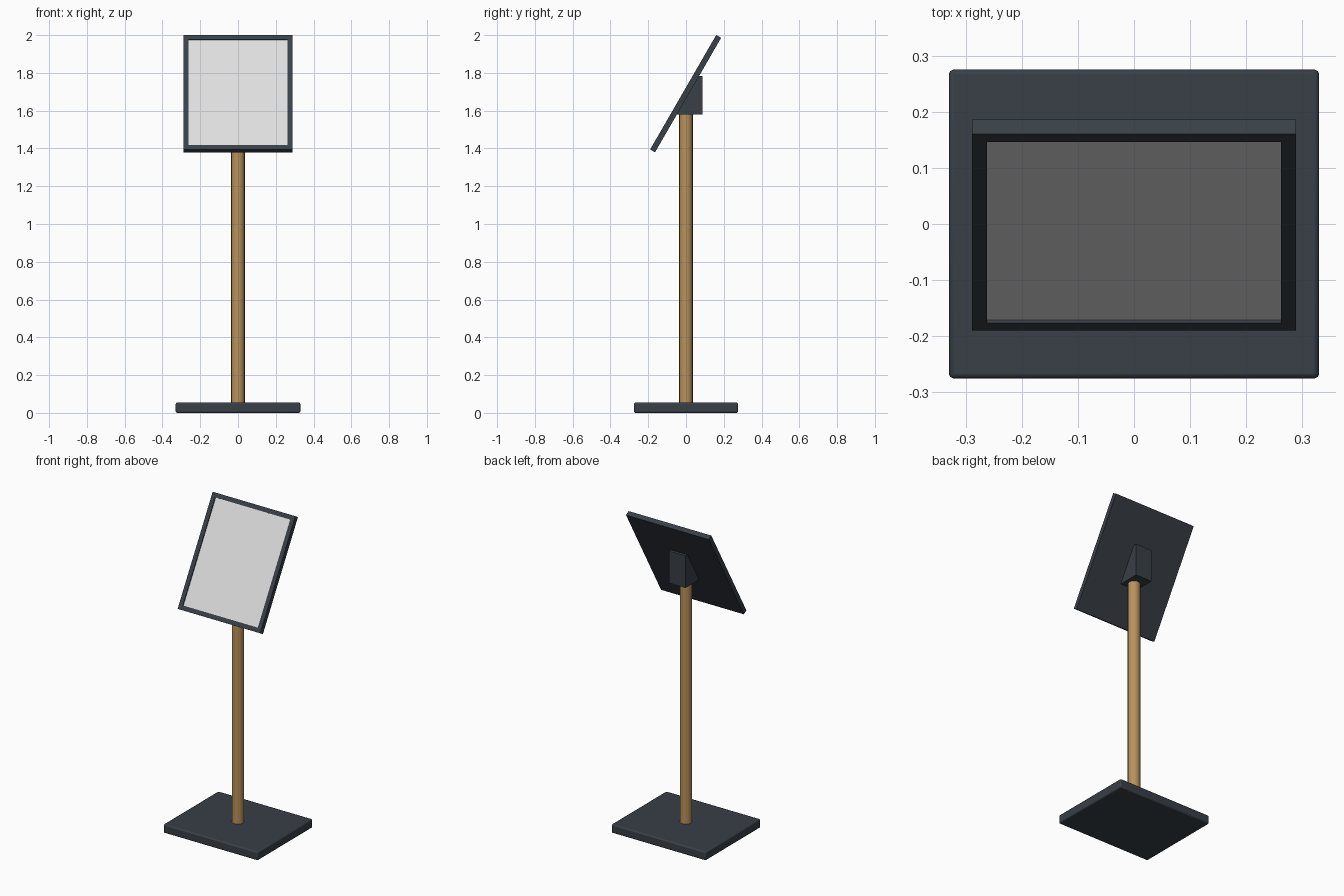
import bpy, bmesh, math
from mathutils import Matrix

if "Cube" in bpy.data.objects:
    bpy.data.objects.remove(bpy.data.objects["Cube"])

def mat(name, rgb):
    m = bpy.data.materials.new(name)
    m.diffuse_color = (*rgb, 1)
    m.use_nodes = True
    m.node_tree.nodes["Principled BSDF"].inputs["Base Color"].default_value = m.diffuse_color
    return m

SLATE = mat("dark_slate", (0.040, 0.050, 0.062))
WOOD = mat("wood", (0.48, 0.29, 0.105))
PAPER = mat("pale_grey", (0.73, 0.73, 0.73))

def finish(name, bm, material, matrix=Matrix()):
    bmesh.ops.recalc_face_normals(bm, faces=bm.faces)
    me = bpy.data.meshes.new(name)
    bm.to_mesh(me)
    bm.free()
    me.materials.append(material)
    ob = bpy.data.objects.new(name, me)
    ob.matrix_world = matrix
    bpy.context.collection.objects.link(ob)
    return ob

def box(name, lo, hi, material, matrix=Matrix()):
    bm = bmesh.new()
    bmesh.ops.create_cube(bm, size=1)
    for v in bm.verts:
        v.co = [lo[i] if v.co[i] < 0 else hi[i] for i in range(3)]
    return finish(name, bm, material, matrix)

def smooth(ob):
    bpy.ops.object.select_all(action='DESELECT')
    ob.select_set(True)
    bpy.context.view_layer.objects.active = ob
    bpy.ops.object.shade_smooth_by_angle(angle=math.radians(35))

# base plate with softened edges
base = box("base_plate", (-0.33, -0.275, 0), (0.33, 0.275, 0.055), SLATE)
bev = base.modifiers.new("soft_edges", 'BEVEL')
bev.width = 0.008
bev.segments = 2
smooth(base)

# wooden post
bm = bmesh.new()
bmesh.ops.create_cone(bm, cap_ends=True, segments=16, radius1=0.036, radius2=0.036,
                      depth=1.55, matrix=Matrix.Translation((0, 0, 0.815)))
smooth(finish("post", bm, WOOD))

# wedge bracket behind the panel, extruded across x
bm = bmesh.new()
profile = [(-0.052, 1.58), (0.088, 1.58), (0.088, 1.783), (0.064, 1.783)]
face = bm.faces.new([bm.verts.new((-0.058, y, z)) for y, z in profile])
ext = bmesh.ops.extrude_face_region(bm, geom=[face])
for v in ext["geom"]:
    if isinstance(v, bmesh.types.BMVert):
        v.co.x = 0.058
finish("wedge_bracket", bm, SLATE)

# tilted sign panel: back board, display sheet and four frame bars
tilt = Matrix.Translation((0, -0.002, 1.69)) @ Matrix.Rotation(math.radians(-30), 4, 'X')
W, H, B = 0.289, 0.35, 0.027
box("back_board", (-W, -0.007, -H), (W, 0.015, H), SLATE, tilt)
box("display_sheet", (-W + B, -0.009, -H + B), (W - B, -0.006, H - B), PAPER, tilt)
for side, s in (("left", -1), ("right", 1)):
    a, b = sorted((s * W, s * (W - B)))
    box(side + "_frame_bar", (a, -0.015, -H), (b, -0.007, H), SLATE, tilt)
for end, s in (("bottom", -1), ("top", 1)):
    a, b = sorted((s * H, s * (H - B)))
    box(end + "_frame_bar", (-W + B, -0.015, a), (W - B, -0.007, b), SLATE, tilt)
